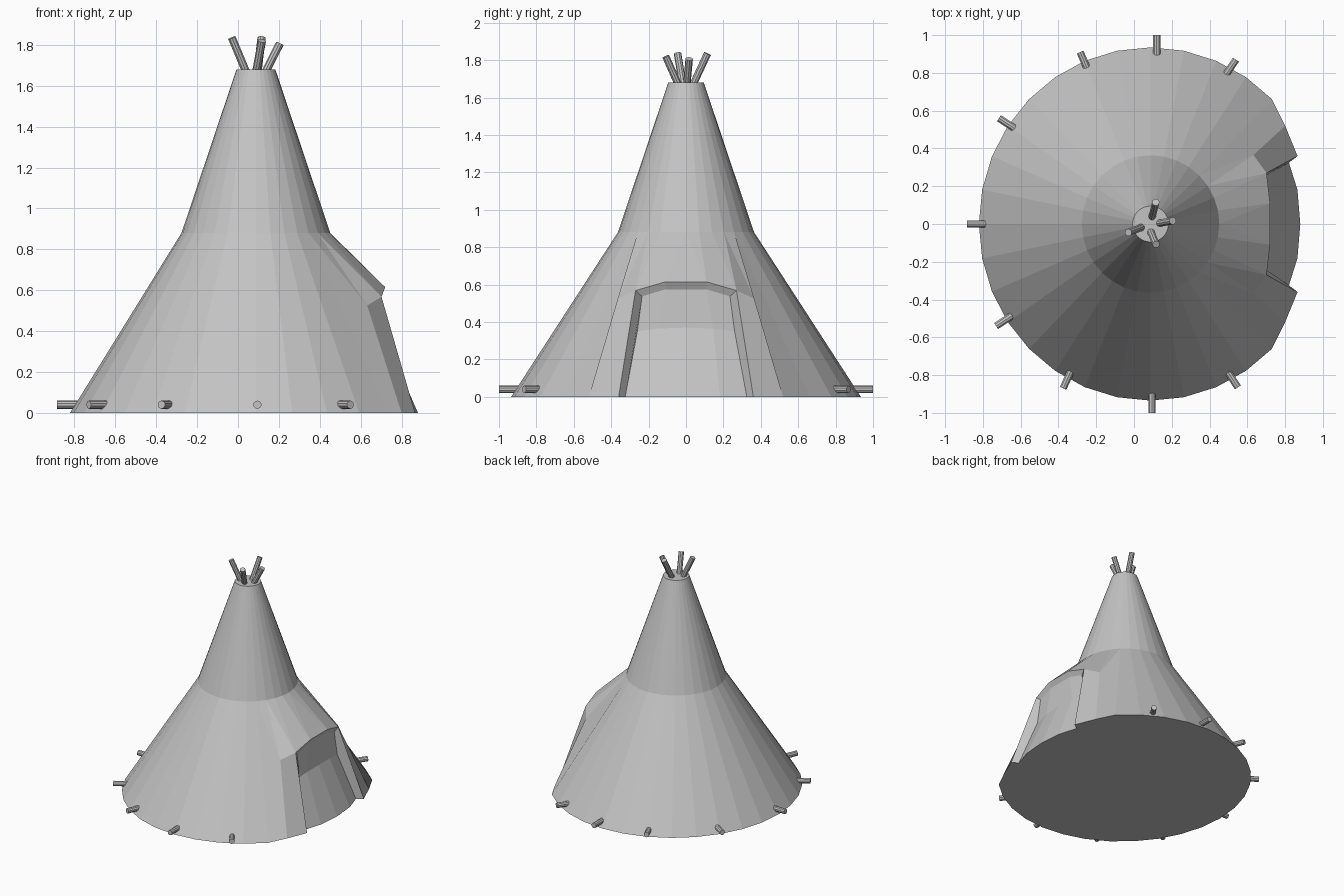
import bpy, bmesh, math
from mathutils import Vector

if "Cube" in bpy.data.objects:
    bpy.data.objects.remove(bpy.data.objects["Cube"])

CX = 0.0875          # tent axis
N = 32               # sides of the tent cover

canvas = bpy.data.materials.new("canvas_grey")
canvas.diffuse_color = (0.55, 0.55, 0.55, 1)
canvas.use_nodes = True
canvas.node_tree.nodes["Principled BSDF"].inputs["Base Color"].default_value = canvas.diffuse_color


def make_object(name, bm):
    bmesh.ops.recalc_face_normals(bm, faces=bm.faces)
    mesh = bpy.data.meshes.new(name)
    bm.to_mesh(mesh)
    bm.free()
    mesh.materials.append(canvas)
    obj = bpy.data.objects.new(name, mesh)
    bpy.context.collection.objects.link(obj)
    return obj


def rod(name, start, end, radius=0.02, sides=10):
    a, b = Vector(start), Vector(end)
    bm = bmesh.new()
    bmesh.ops.create_cone(bm, cap_ends=True, segments=sides, radius1=radius,
                          radius2=radius, depth=(b - a).length)
    obj = make_object(name, bm)
    obj.location = (a + b) / 2
    obj.rotation_euler = (b - a).to_track_quat('Z', 'Y').to_euler()
    return obj


# Tent cover: two stacked cones, squashed towards the doorway at the base
bm = bmesh.new()


def ring(radius, z, squash):
    verts = []
    for k in range(N):
        a = 2 * math.pi * k / N
        x = CX + radius * math.cos(a) * squash(min(k, N - k))
        verts.append(bm.verts.new((x, radius * math.sin(a), z)))
    return verts


def base_squash(k):
    return 0.848 if k < 3 else 0.917 if k == 3 else 0.972


base = ring(0.935, 0, base_squash)
mid = ring(0.364, 0.88, lambda k: 1)
top = ring(0.095, 1.68, lambda k: 1)

bm.faces.new(top)
for k in range(N):
    j = (k + 1) % N
    bm.faces.new((mid[k], mid[j], top[j], top[k]))
    if 4 <= k < N - 4:
        bm.faces.new((base[k], base[j], mid[j], mid[k]))

# Doorway: hood over a recessed panel, mirrored in y
panel_mid = bm.verts.new((0.718, 0, 0.37))
sides = {}
for s in (1, -1):
    def v(x, y, z):
        return bm.verts.new((x, s * y, z))
    flap = v(0.632, 0.365, 0.525)      # outer flap corner
    foot = v(0.866, 0.36, 0)           # hood rim
    shoulder = v(0.702, 0.27, 0.568)
    crown = v(0.72, 0.11, 0.615)
    shoulder_in = v(0.69, 0.235, 0.537)   # inner rim
    crown_in = v(0.70, 0.11, 0.575)
    knee_out = v(0.70, 0.26, 0.35)     # crease across the panel
    knee = v(0.713, 0.145, 0.365)
    b = lambda k: base[s * k]
    m = lambda k: mid[s * k]
    b(2).co.y = s * 0.325
    for f in (
        (b(3), b(4), m(4), flap), (m(4), m(3), flap),
        (flap, b(3), foot, shoulder), (m(3), flap, shoulder),
        (m(3), shoulder, m(2)), (m(2), shoulder, crown, m(1)),
        (m(1), crown, m(0)),
        (foot, shoulder, shoulder_in, knee_out, b(2)),
        (shoulder, crown, crown_in, shoulder_in),
        (shoulder_in, crown_in, knee, knee_out),
        (knee_out, knee, b(1), b(2)), (knee, panel_mid, b(0), b(1)),
    ):
        bm.faces.new(f)
    sides[s] = (foot, crown, crown_in, knee)

(foot_l, crown_l, in_l, knee_l), (foot_r, crown_r, in_r, knee_r) = sides[1], sides[-1]
bm.faces.new((mid[0], crown_l, crown_r))
bm.faces.new((crown_l, crown_r, in_r, in_l))
bm.faces.new((in_l, in_r, knee_r, panel_mid, knee_l))

# Floor follows the outline of the cover and the doorway step
bm.faces.new(base[0:3] + [foot_l] + base[3:N - 2] + [foot_r] + base[N - 2:])
make_object("tent_cover", bm)

# Poles sticking out of the top
poles = [((0.06, -0.01, 1.62), (-0.03, -0.045, 1.835)),
         ((0.11, 0, 1.62), (0.205, 0.017, 1.807)),
         ((0.09, 0.015, 1.62), (0.115, 0.115, 1.835)),
         ((0.08, -0.02, 1.62), (0.117, -0.108, 1.82))]
for i, (a, b) in enumerate(poles):
    rod("pole_%d" % (i + 1), a, b)

# Pegs around the base: outer end and horizontal direction in degrees
pegs = [(-0.885, 0, 180), (-0.715, 0.56, 147), (-0.285, 0.91, 113),
        (0.12, 1.0, 90), (0.54, 0.87, 56), (-0.73, -0.54, 213),
        (-0.375, -0.87, 246), (0.095, -1.0, 270), (0.55, -0.865, 303)]
for i, (x, y, deg) in enumerate(pegs):
    a = math.radians(deg)
    rod("peg_%d" % (i + 1), (x - 0.12 * math.cos(a), y - 0.12 * math.sin(a), 0.04), (x, y, 0.04))
